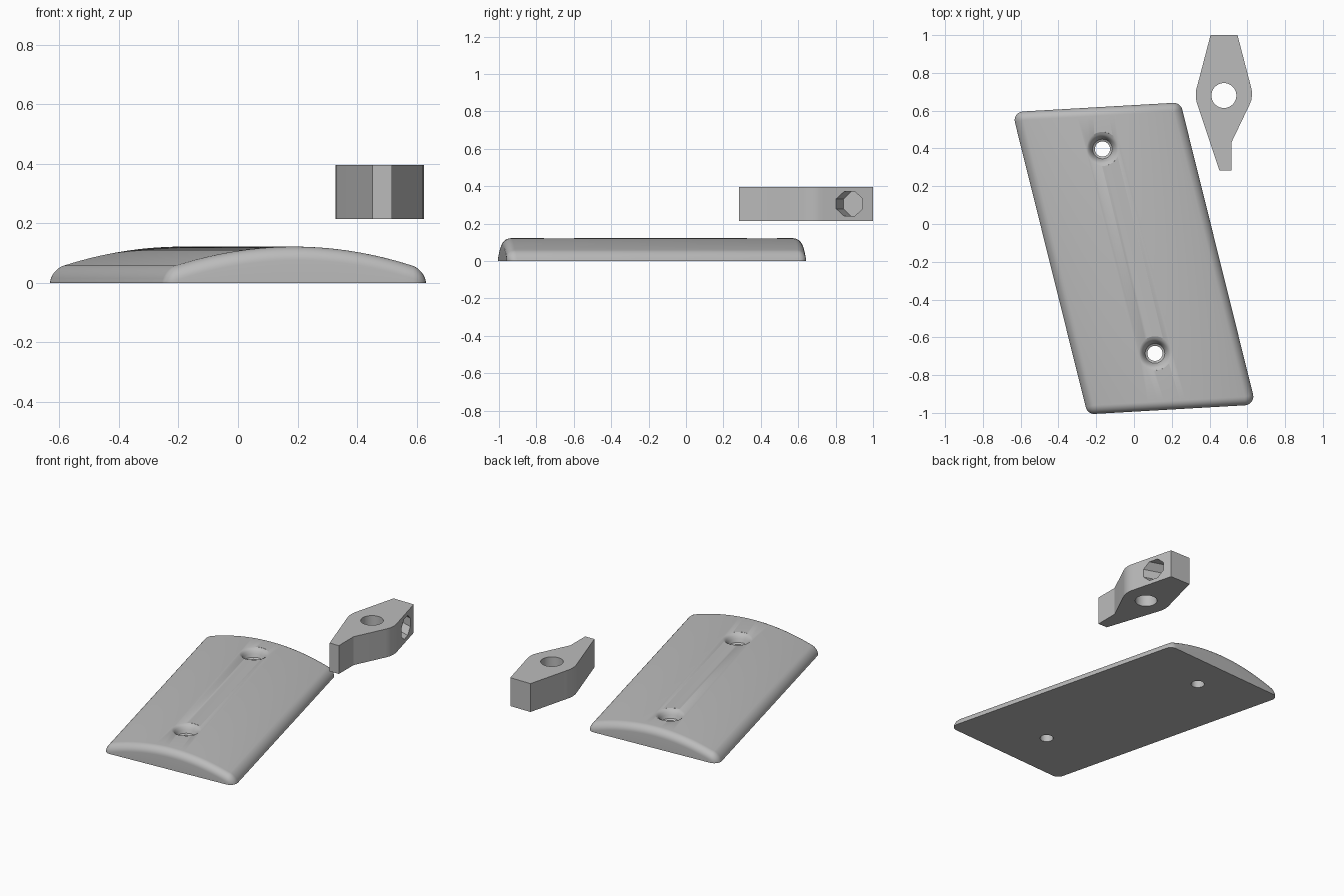
import bpy, bmesh, math
from mathutils import Vector

cube = bpy.data.objects.get("Cube")
if cube:
    bpy.data.objects.remove(cube, do_unlink=True)

grey = bpy.data.materials.new("light grey")
grey.use_nodes = True
grey.diffuse_color = (0.5, 0.5, 0.5, 1)
grey.node_tree.nodes["Principled BSDF"].inputs["Base Color"].default_value = (0.5, 0.5, 0.5, 1)


def make_object(name, bm):
    bmesh.ops.recalc_face_normals(bm, faces=bm.faces)
    mesh = bpy.data.meshes.new(name)
    bm.to_mesh(mesh)
    bm.free()
    mesh.materials.append(grey)
    obj = bpy.data.objects.new(name, mesh)
    bpy.context.collection.objects.link(obj)
    return obj


def loft(name, rings):
    """Closed solid through equal-length rings of points, capped at both ends."""
    bm = bmesh.new()
    loops = [[bm.verts.new(p) for p in ring] for ring in rings]
    count = len(loops[0])
    for low, high in zip(loops, loops[1:]):
        for i in range(count):
            j = (i + 1) % count
            bm.faces.new((low[i], low[j], high[j], high[i]))
    bm.faces.new(loops[0][::-1])
    bm.faces.new(loops[-1])
    return make_object(name, bm)


def lathe(name, x, y, profile, sides=40):
    turns = [2 * math.pi * i / sides for i in range(sides)]
    return loft(name, [[(x + r * math.cos(a), y + r * math.sin(a), z) for a in turns]
                       for r, z in profile])


def cut(target, cutters):
    bpy.context.view_layer.objects.active = target
    for cutter in cutters:
        mod = target.modifiers.new("cut", "BOOLEAN")
        mod.operation = "DIFFERENCE"
        mod.solver = "EXACT"
        mod.object = cutter
        bpy.ops.object.modifier_apply(modifier=mod.name)
        bpy.data.objects.remove(cutter, do_unlink=True)


def smooth(obj, degrees):
    bpy.ops.object.select_all(action="DESELECT")
    obj.select_set(True)
    bpy.context.view_layer.objects.active = obj
    bpy.ops.object.shade_smooth_by_angle(angle=math.radians(degrees))


# Domed plate: skewed outline with filleted rim
CENTRE = Vector((0, -0.182))
SHORT, LONG = Vector((0.445, 0.0255)), Vector((-0.199, 0.8))
FILLET, CROWN, DROP = 0.046, 0.122, 0.08
CORNER_STEPS, ARC_STEPS, RIM_STEPS = 6, 28, 8

across = Vector((LONG.y, -LONG.x)).normalized()
half_width = SHORT.dot(across)
corners = [-SHORT - LONG, SHORT - LONG, SHORT + LONG, LONG - SHORT]
skew = abs(SHORT.normalized().cross(LONG.normalized()))
inner = []
for i, p in enumerate(corners):
    along = (corners[(i + 1) % 4] - p).normalized() + (corners[i - 1] - p).normalized()
    inner.append(p + along * FILLET / skew)


def outward(i):
    edge = corners[(i + 1) % 4] - corners[i % 4]
    return Vector((edge.y, -edge.x)).normalized()


def outline(radius):
    points = []
    for i in range(4):
        start, end = outward(i - 1), outward(i)
        for k in range(CORNER_STEPS + 1):
            points.append(inner[i] + radius * start.slerp(end, k / CORNER_STEPS))
        if i % 2 == 0:
            for k in range(1, ARC_STEPS):
                points.append(inner[i].lerp(inner[i + 1], k / ARC_STEPS) + radius * end)
    return points


def dome(p):
    return CROWN - DROP * (p.dot(across) / half_width) ** 2


def place(p, z):
    return (p.x + CENTRE.x, p.y + CENTRE.y, z)


bm = bmesh.new()
rings = [[bm.verts.new(place(p, 0)) for p in outline(FILLET)]]
for k in range(RIM_STEPS + 1):
    angle = math.pi / 2 * k / RIM_STEPS
    fall = FILLET * (1 - math.sin(angle))
    rings.append([bm.verts.new(place(p, max(0.004, dome(p) - fall)))
                  for p in outline(FILLET * math.cos(angle))])
for low, high in zip(rings, rings[1:]):
    for i in range(len(low)):
        j = (i + 1) % len(low)
        bm.faces.new((low[i], low[j], high[j], high[i]))
bm.faces.new(rings[0][::-1])
half = len(rings[-1]) // 2
front = rings[-1][CORNER_STEPS:CORNER_STEPS + ARC_STEPS + 1]
back = rings[-1][half + CORNER_STEPS:half + CORNER_STEPS + ARC_STEPS + 1][::-1]
for k in range(ARC_STEPS):
    bm.faces.new((front[k], front[k + 1], back[k + 1], back[k]))
bmesh.ops.remove_doubles(bm, verts=bm.verts, dist=0.0002)
plate = make_object("domed_plate", bm)

# Countersunk screw holes
sink = [(0.04, -0.05), (0.04, 0.065), (0.052, 0.072), (0.06, 0.092),
        (0.068, 0.107), (0.077, 0.115), (0.09, 0.121), (0.1, 0.16)]
cut(plate, [lathe("hole_cutter", x, y, sink) for x, y in ((-0.167, 0.397), (0.111, -0.685))])
smooth(plate, 35)

# Floating lever block
shape = [(0.405, 1.0), (0.336, 0.735), (0.329, 0.71), (0.327, 0.68), (0.33, 0.652),
         (0.338, 0.625), (0.452, 0.284), (0.517, 0.284), (0.517, 0.434), (0.61, 0.628),
         (0.621, 0.655), (0.625, 0.685), (0.623, 0.712), (0.617, 0.735), (0.548, 1.0)]
block = loft("lever_block", [[(x, y, z) for x, y in shape] for z in (0.215, 0.397)])

# Pivot hole and slanted octagonal pocket
pivot = lathe("pivot_cutter", 0.476, 0.68, [(0.066, 0.1), (0.066, 0.5)])
octagon = [math.pi / 8 + math.pi / 4 * i for i in range(8)]
pocket = loft("pocket_cutter", [
    [(x, 0.875 + (0.577 - x) * 0.33 + 0.07 * math.cos(a), 0.306 + 0.07 * math.sin(a))
     for a in octagon] for x in (0.477, 0.7)])
cut(block, [pivot, pocket])
smooth(block, 20)
